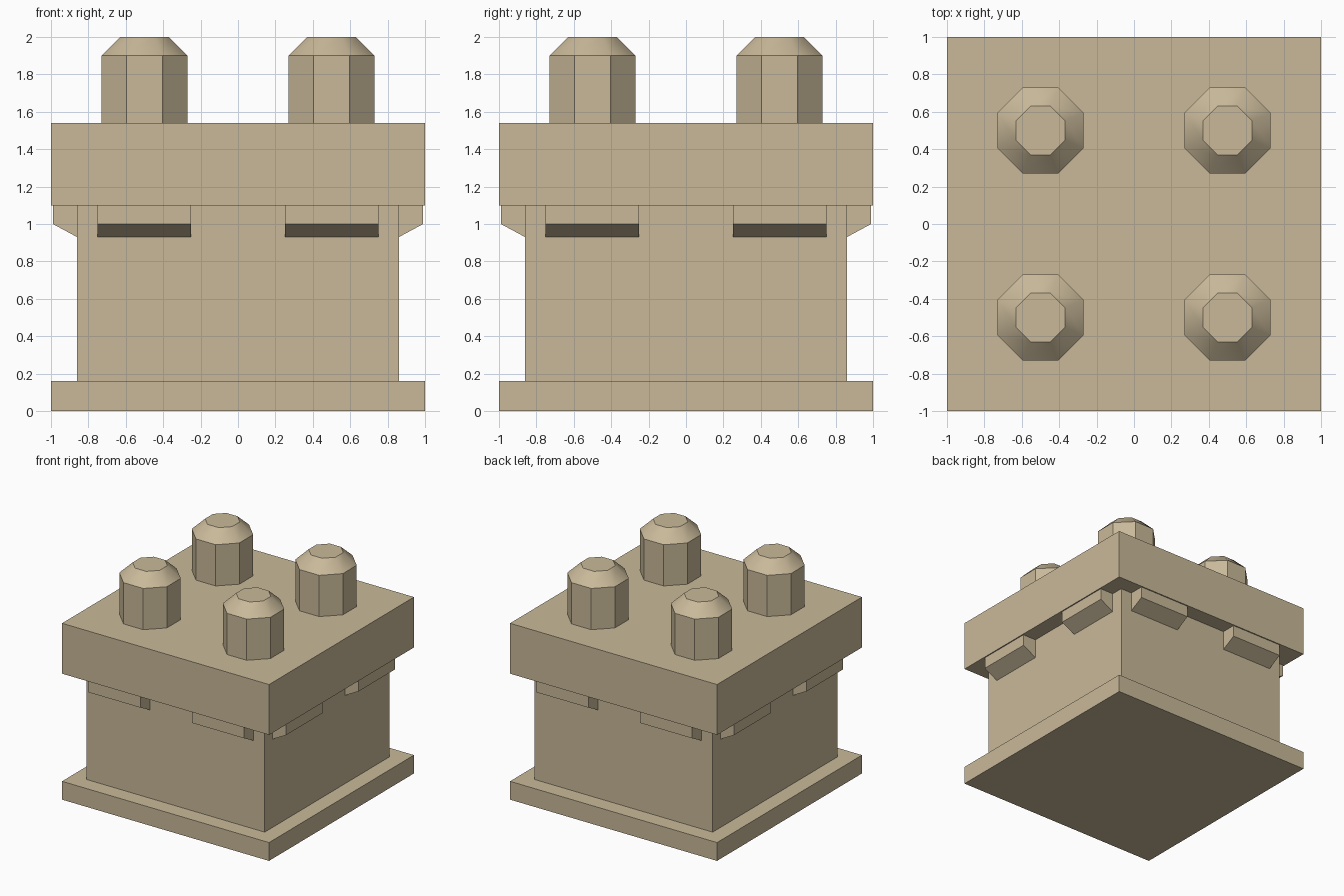
import bpy, bmesh
from math import radians, cos, pi
from mathutils import Matrix

if "Cube" in bpy.data.objects:
    bpy.data.objects.remove(bpy.data.objects["Cube"])

stone = bpy.data.materials.new("sandstone")
stone.diffuse_color = (0.584, 0.485, 0.319, 1)
stone.use_nodes = True
stone.node_tree.nodes["Principled BSDF"].inputs["Base Color"].default_value = stone.diffuse_color


def finish(name, bm):
    bmesh.ops.recalc_face_normals(bm, faces=bm.faces)
    mesh = bpy.data.meshes.new(name)
    bm.to_mesh(mesh)
    bm.free()
    mesh.materials.append(stone)
    obj = bpy.data.objects.new(name, mesh)
    bpy.context.collection.objects.link(obj)
    return obj


def slab(name, half, z0, z1):
    bm = bmesh.new()
    bmesh.ops.create_cube(bm, size=1)
    bmesh.ops.scale(bm, vec=(2 * half, 2 * half, z1 - z0), verts=bm.verts)
    bmesh.ops.translate(bm, vec=(0, 0, (z0 + z1) / 2), verts=bm.verts)
    return finish(name, bm)


def bracket(name, x0, x1, angle):
    # side profile (y, z) extruded along x, then turned to its wall
    profile = [(-0.86, 0.93), (-0.99, 1.0), (-0.99, 1.10), (-0.86, 1.10)]
    bm = bmesh.new()
    face = bm.faces.new([bm.verts.new((x0, y, z)) for y, z in profile])
    out = bmesh.ops.extrude_face_region(bm, geom=[face], use_keep_orig=True)
    moved = [v for v in out["geom"] if isinstance(v, bmesh.types.BMVert)]
    bmesh.ops.translate(bm, vec=(x1 - x0, 0, 0), verts=moved)
    bm.transform(Matrix.Rotation(angle, 4, 'Z'))
    return finish(name, bm)


def post(name, x, y):
    # octagonal shaft with a chamfered, softly shaded shoulder
    rings = [(0.23, 1.54), (0.23, 1.90), (0.13, 2.0)]
    bm = bmesh.new()
    loops = []
    for apothem, z in rings:
        turn = Matrix.Translation((x, y, z)) @ Matrix.Rotation(pi / 8, 4, 'Z')
        ring = bmesh.ops.create_circle(bm, segments=8, matrix=turn,
                                       radius=apothem / cos(pi / 8))
        loops.append(ring["verts"])
    for a, b in zip(loops, loops[1:]):
        for i in range(8):
            j = (i + 1) % 8
            bm.faces.new((a[i], a[j], b[j], b[i]))
    bm.faces.new(loops[0])
    bm.faces.new(loops[-1])
    obj = finish(name, bm)
    obj.data.shade_smooth()
    obj.data.set_sharp_from_angle(angle=radians(38))
    return obj


# Plinth, body and overhanging top
slab("base_plate", 1.0, 0, 0.16)
slab("body", 0.86, 0.16, 1.10)
slab("top_slab", 1.0, 1.10, 1.54)

# Two brackets under the overhang on each wall
for i, side in enumerate(("front", "right", "back", "left")):
    bracket(f"{side}_bracket_1", -0.75, -0.25, i * pi / 2)
    bracket(f"{side}_bracket_2", 0.25, 0.75, i * pi / 2)

# Four posts on top
for y, row in ((-0.5, "front"), (0.5, "back")):
    for x, col in ((-0.5, "left"), (0.5, "right")):
        post(f"{row}_{col}_post", x, y)
